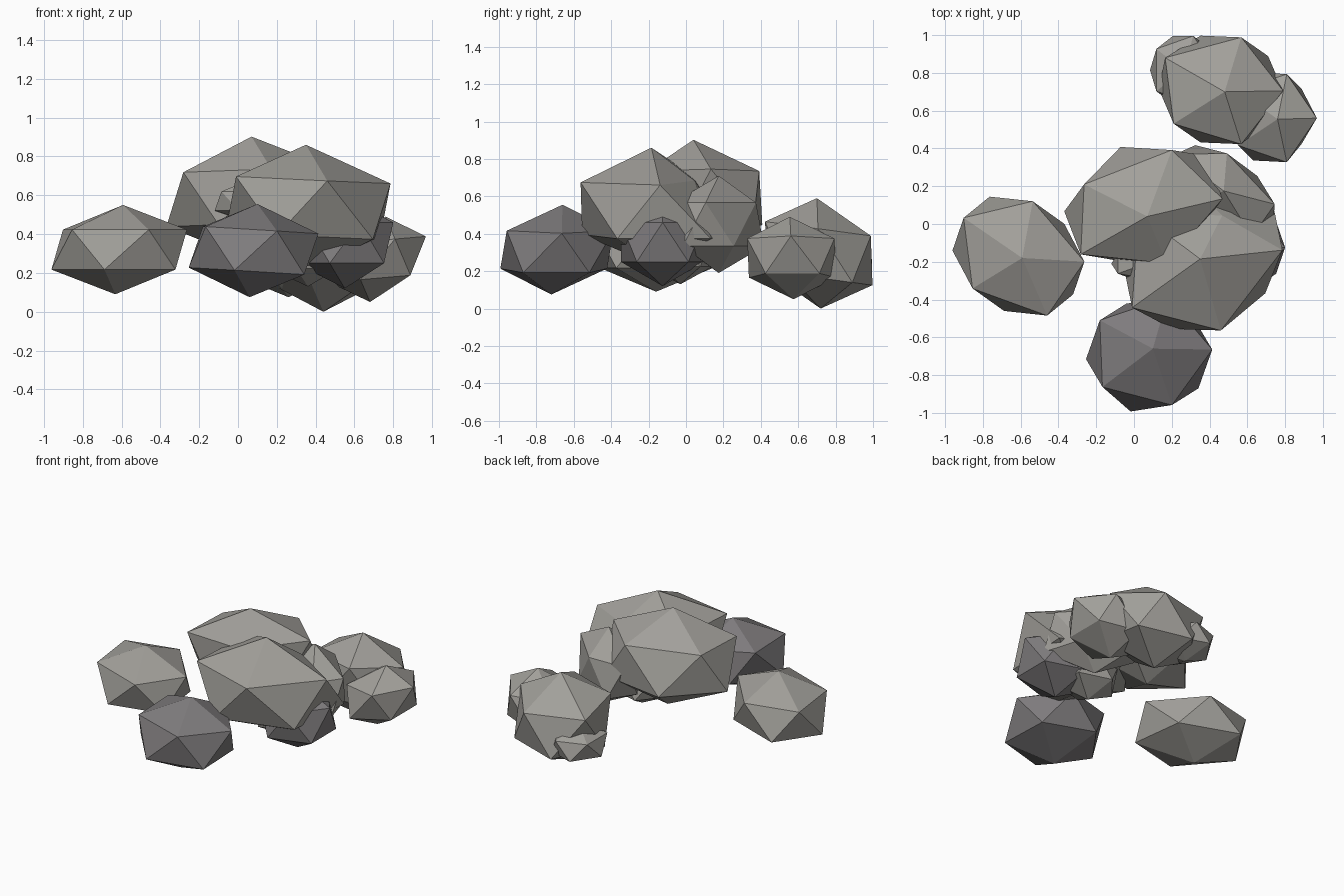
import bpy
import bmesh
from mathutils import Matrix, Vector

if "Cube" in bpy.data.objects:
    bpy.data.objects.remove(bpy.data.objects["Cube"])


def material(name, rgb):
    m = bpy.data.materials.new(name)
    m.diffuse_color = (*rgb, 1)
    m.use_nodes = True
    m.node_tree.nodes["Principled BSDF"].inputs["Base Color"].default_value = m.diffuse_color
    return m


light = material("light_stone", (0.36, 0.35, 0.325))
dark = material("dark_stone", (0.21, 0.20, 0.205))


def rock(name, centre, u, v, h, mat=light, lean=(0, 0), nudge=None):
    """Twenty-sided boulder. u, v: axes of its five-sided rings;
    h: half height; lean: sideways shift of the top;
    nudge: (point, shift) moves the corner nearest the point."""
    k = 1 / 0.894
    cols = (Vector(u) * k, Vector(v) * k, Vector((*lean, h)), Vector(centre))
    shape = Matrix([[c[i] for c in cols] for i in range(3)] + [[0, 0, 0, 1]])
    bm = bmesh.new()
    bmesh.ops.create_icosphere(bm, subdivisions=1, radius=1, matrix=shape)
    if nudge:
        point, shift = map(Vector, nudge)
        corner = min(bm.verts, key=lambda p: (p.co - point).length)
        corner.co += shift
    bmesh.ops.recalc_face_normals(bm, faces=bm.faces)
    mesh = bpy.data.meshes.new(name)
    bm.to_mesh(mesh)
    bm.free()
    mesh.materials.append(mat)
    obj = bpy.data.objects.new(name, mesh)
    bpy.context.collection.objects.link(obj)


# Large boulders in the middle of the pile
rock("back_boulder", (0.05, 0.10, 0.592), (0.41, 0.06, 0.015), (0.015, 0.315, 0),
     0.31, lean=(0.02, -0.06))
rock("front_boulder", (0.36, -0.155, 0.535), (0.43, 0.03, -0.02), (0.03, 0.425, 0),
     0.325, lean=(-0.01, -0.03), nudge=((0.52, 0.26, 0.68), (-0.05, -0.20, 0.01)))
rock("right_boulder", (0.475, 0.175, 0.45), (0.27, -0.07, 0), (-0.07, 0.232, 0), 0.26)

# Stones wedged between and under them
rock("under_stone", (0.36, -0.03, 0.30), (0.20, 0, 0), (0, 0.18, 0), 0.17)
rock("wedged_stone", (0.06, -0.21, 0.57), (0.18, 0, 0), (0, 0.09, 0), 0.11)
rock("right_dark_stone", (0.55, -0.125, 0.355), (0.25, 0, 0), (0, 0.235, 0),
     0.235, dark)

# Outlying stones at the left and front
rock("left_stone", (-0.612, -0.17, 0.32), (0.34, -0.025, 0), (-0.04, 0.318, 0),
     0.23, lean=(0.02, -0.01))
rock("front_dark_stone", (0.08, -0.69, 0.315), (0.325, 0.012, -0.02),
     (-0.012, 0.30, 0), 0.24, dark, lean=(0.02, 0.03))

# Group of three stones at the rear
rock("rear_stone", (0.46, 0.71, 0.295), (0.32, 0, 0), (0, 0.297, -0.04),
     0.295, lean=(0.02, -0.01), nudge=((0.2, 0.88, 0.40), (-0.045, 0, 0)))
rock("rear_right_stone", (0.72, 0.565, 0.27), (0.23, 0, 0.02), (0, 0.245, 0),
     0.22, lean=(0.04, -0.01))
rock("rear_left_stone", (0.26, 0.815, 0.205), (0.175, 0, 0), (0, 0.19, 0), 0.13)
